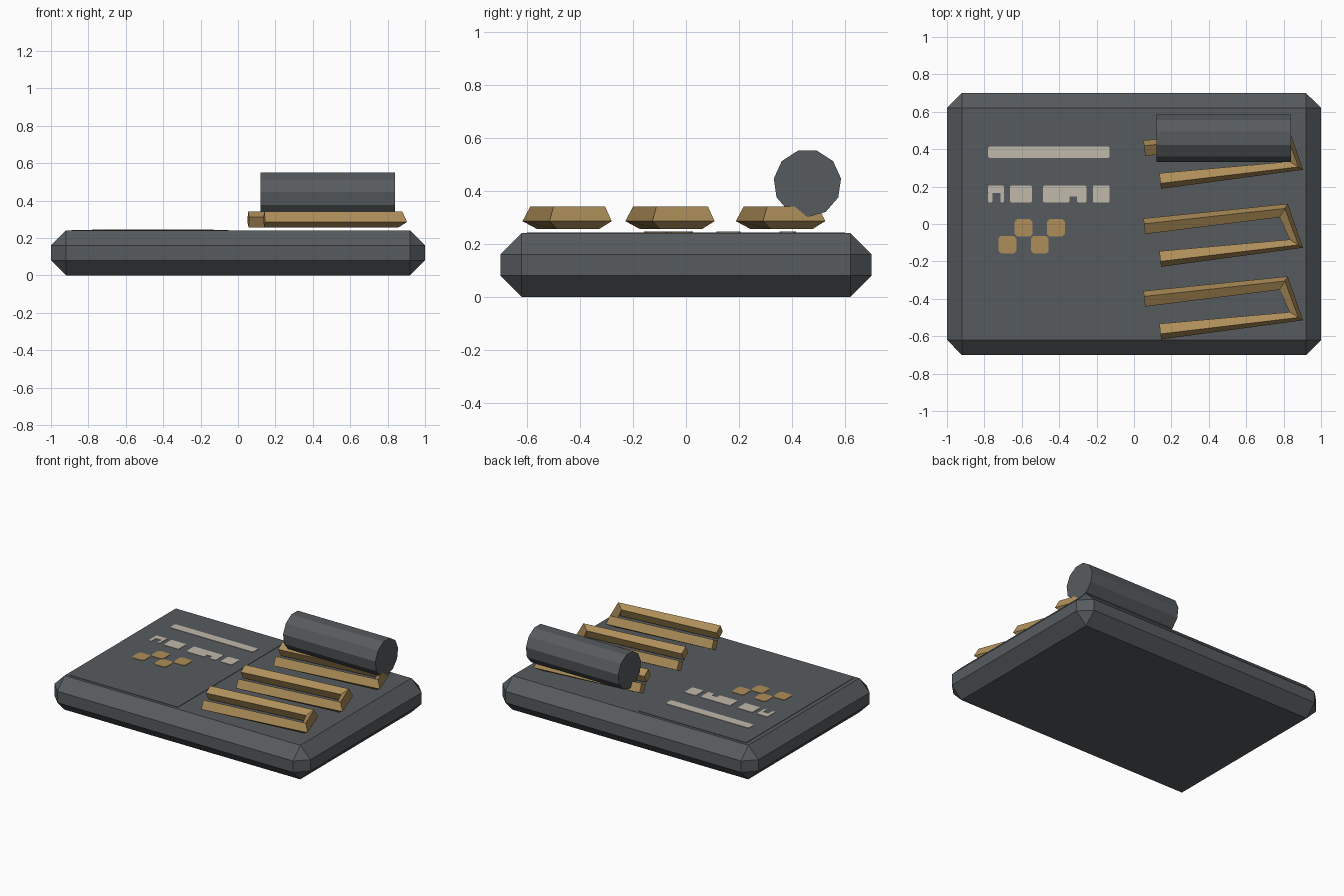
import bpy, bmesh, math
from mathutils import Vector, Matrix

cube = bpy.data.objects.get("Cube")
if cube:
    bpy.data.objects.remove(cube, do_unlink=True)


def material(name, rgb):
    m = bpy.data.materials.new(name)
    m.use_nodes = True
    m.diffuse_color = (*rgb, 1)
    m.node_tree.nodes["Principled BSDF"].inputs["Base Color"].default_value = (*rgb, 1)
    return m


slate = material("slate grey", (0.095, 0.105, 0.113))
brass = material("dull brass", (0.42, 0.27, 0.1))
bone = material("bone white", (0.53, 0.48, 0.41))


def finish(name, bm, mat):
    bmesh.ops.recalc_face_normals(bm, faces=bm.faces)
    mesh = bpy.data.meshes.new(name)
    bm.to_mesh(mesh)
    bm.free()
    mesh.materials.append(mat)
    obj = bpy.data.objects.new(name, mesh)
    bpy.context.collection.objects.link(obj)
    return obj


def box(bm, x0, x1, y0, y1, z0, z1):
    size = Matrix.Diagonal((x1 - x0, y1 - y0, z1 - z0, 1))
    place = Matrix.Translation(((x0 + x1) / 2, (y0 + y1) / 2, (z0 + z1) / 2))
    bmesh.ops.create_cube(bm, size=1, matrix=place @ size)


# Chamfered slab
TOP = 0.24
bm = bmesh.new()
box(bm, -1, 1, -0.7, 0.7, 0, TOP)
bmesh.ops.bevel(bm, geom=bm.edges[:], offset=0.08, segments=1,
                affect='EDGES', clamp_overlap=True)
finish("base_slab", bm, slate)

# Thin panel that carries the painted marks
PANEL = TOP + 0.003
bm = bmesh.new()
box(bm, -0.89, -0.05, -0.6, 0.6, TOP - 0.002, PANEL)
finish("marking_panel", bm, slate)


def marks(name, rects, mat, corner):
    """Flat plates with clipped corners."""
    bm = bmesh.new()
    for x0, x1, y0, y1 in rects:
        c = corner
        outline = [(x0 + c, y0), (x1 - c, y0), (x1, y0 + c), (x1, y1 - c),
                   (x1 - c, y1), (x0 + c, y1), (x0, y1 - c), (x0, y0 + c)]
        face = bm.faces.new([bm.verts.new((x, y, PANEL - 0.001)) for x, y in outline])
        up = bmesh.ops.extrude_face_region(bm, geom=[face])
        bmesh.ops.translate(bm, vec=(0, 0, 0.004),
                            verts=[v for v in up["geom"] if isinstance(v, bmesh.types.BMVert)])
    finish(name, bm, mat)


# Long stripe and the broken stripe below it
marks("long_stripe", [(-0.78, -0.13, 0.353, 0.414)], bone, 0.008)
LOW, HIGH = 0.115, 0.206
marks("broken_stripe", [
    (-0.78, -0.695, 0.165, HIGH), (-0.78, -0.757, LOW, 0.17), (-0.715, -0.695, LOW, 0.17),
    (-0.663, -0.545, LOW, HIGH),
    (-0.487, -0.345, LOW, HIGH), (-0.355, -0.29, 0.148, HIGH), (-0.305, -0.255, LOW, HIGH),
    (-0.22, -0.13, LOW, HIGH)], bone, 0.006)

# Row of staggered squares
marks("staggered_squares",
      [(x, x + 0.095, y, y + 0.095)
       for x, y in zip((-0.724, -0.638, -0.551, -0.465), (-0.158, -0.068) * 2)],
      brass, 0.014)

# Bent clips: a four-sided bar swept along a skewed U
PATH = [Vector(p) for p in ((0.055, -0.4, 0.298), (0.8, -0.316, 0.298),
                            (0.868, -0.493, 0.298), (0.14, -0.575, 0.298))]
RADIUS, TILT = 0.044, math.radians(-17)


def clip(name, shift):
    bm = bmesh.new()
    rings = []
    for i, p in enumerate(PATH):
        t = Vector()
        if i:
            t += (p - PATH[i - 1]).normalized()
        if i < len(PATH) - 1:
            t += (PATH[i + 1] - p).normalized()
        t.normalize()
        out = Vector((-t.y, t.x, 0))
        ring = []
        for k in range(4):
            a = TILT + k * math.pi / 2
            offset = out * math.cos(a) + Vector((0, 0, math.sin(a)))
            ring.append(bm.verts.new(p + Vector((0, shift, 0)) + RADIUS * offset))
        rings.append(ring)
    for a, b in zip(rings, rings[1:]):
        for k in range(4):
            n = (k + 1) % 4
            bm.faces.new((a[k], a[n], b[n], b[k]))
    bm.faces.new(rings[0])
    bm.faces.new(rings[-1])
    finish(name, bm, brass)


for name, shift in (("front_clip", 0), ("middle_clip", 0.388), ("back_clip", 0.805)):
    clip(name, shift)

# Eleven-sided roller lying across the back clip
bm = bmesh.new()
SIDES, R = 11, 0.128
ends = []
for x in (0.12, 0.84):
    ring = []
    for k in range(SIDES):
        a = math.pi * (2 * k + 1) / SIDES
        ring.append(bm.verts.new((x, 0.458 + R * math.sin(a), 0.428 + R * math.cos(a))))
    bm.faces.new(ring)
    ends.append(ring)
for k in range(SIDES):
    n = (k + 1) % SIDES
    bm.faces.new((ends[0][k], ends[0][n], ends[1][n], ends[1][k]))
finish("roller", bm, slate)
